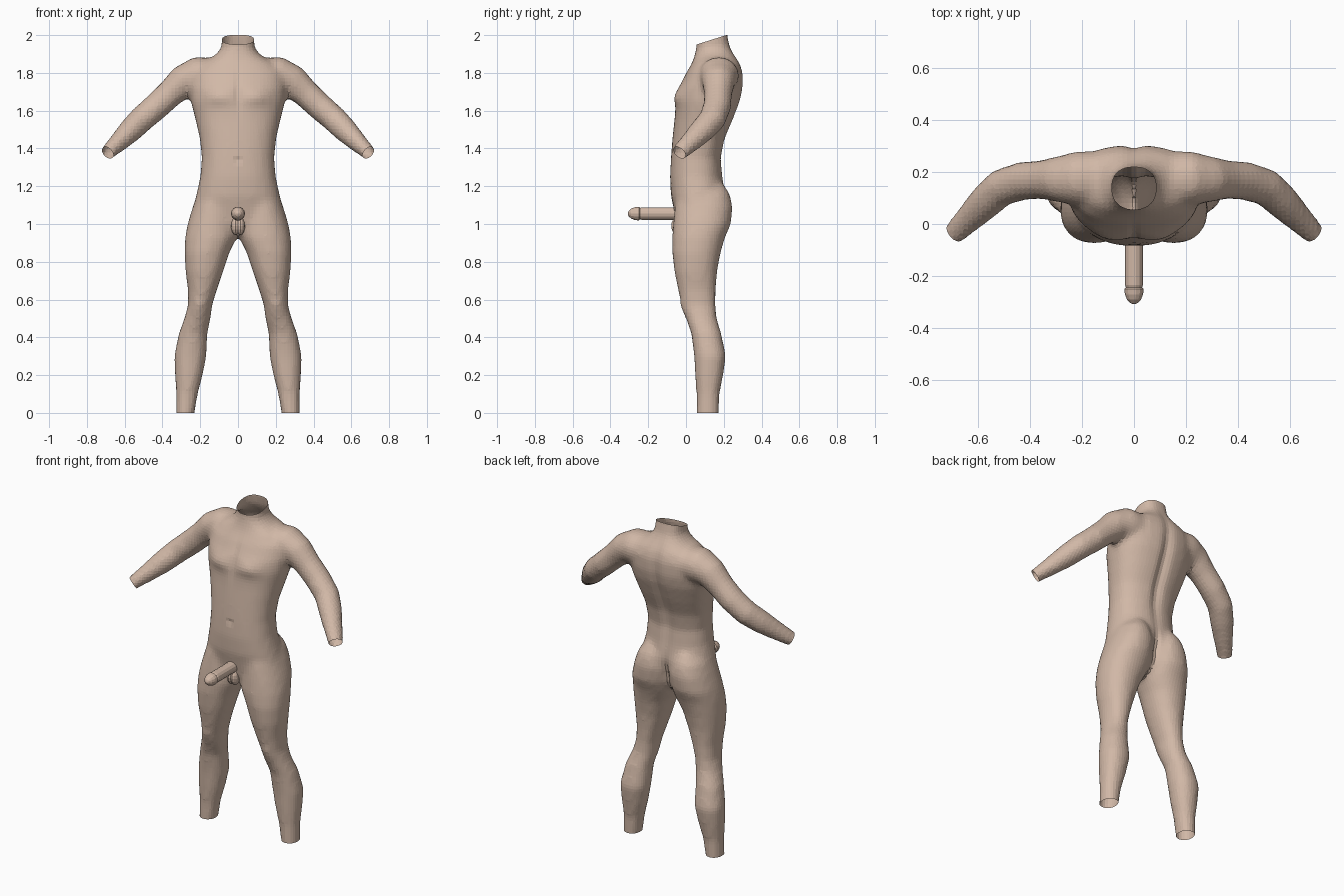
import bpy, bmesh, math
from mathutils import Vector, Matrix

cube = bpy.data.objects.get("Cube")
if cube:
    bpy.data.objects.remove(cube)

skin = bpy.data.materials.new("warm beige skin")
skin.use_nodes = True
COLOUR = (0.64, 0.48, 0.385, 1)
skin.diffuse_color = COLOUR
skin.node_tree.nodes["Principled BSDF"].inputs["Base Color"].default_value = COLOUR


def loft(bm, rings):
    """Closed skin through rings of equal point count."""
    loops = [[bm.verts.new(p) for p in ring] for ring in rings]
    n = len(loops[0])
    for a, b in zip(loops, loops[1:]):
        for i in range(n):
            j = (i + 1) % n
            bm.faces.new((a[i], a[j], b[j], b[i]))
    bm.faces.new(loops[0])
    bm.faces.new(loops[-1])


def oval(centre, u, v, n=28, power=2.0):
    """Rounded ring spanned by the half axes u and v."""
    pts = []
    for i in range(n):
        t = math.tau * i / n
        c, s = math.cos(t), math.sin(t)
        c = math.copysign(abs(c) ** (2 / power), c)
        s = math.copysign(abs(s) ** (2 / power), s)
        pts.append(Vector(centre) + u * c + v * s)
    return pts


def flat_ring(z, x0, x1, y0, y1, power):
    return oval(((x0 + x1) / 2, (y0 + y1) / 2, z),
                Vector(((x1 - x0) / 2, 0, 0)), Vector((0, (y1 - y0) / 2, 0)), power=power)


def finish(name, bm):
    mesh = bpy.data.meshes.new(name)
    bmesh.ops.recalc_face_normals(bm, faces=bm.faces[:])
    bm.to_mesh(mesh)
    bm.free()
    mesh.materials.append(skin)
    obj = bpy.data.objects.new(name, mesh)
    bpy.context.scene.collection.objects.link(obj)
    return obj


# Trunk and neck: height, half width, front, back
TRUNK = [
    (.96, .17, -.03, .15), (1.0, .23, -.05, .18), (1.08, .24, -.065, .2),
    (1.15, .222, -.08, .21), (1.25, .2, -.085, .195), (1.35, .192, -.08, .187),
    (1.45, .202, -.072, .207), (1.55, .225, -.062, .25), (1.65, .25, -.055, .288),
    (1.72, .257, -.04, .303), (1.8, .25, 0, .303), (1.85, .205, .03, .287),
    (1.89, .125, .045, .262), (1.93, .088, .054, .237), (2.0, .086, .055, .22),
    (2.06, .09, .05, .22)]
# Leg: height, inner, outer, front, back
LEG = [
    (1.21, .04, .17, -.02, .2), (1.16, .012, .215, -.05, .232), (1.09, 0, .24, -.06, .247),
    (1.0, 0, .267, -.068, .238), (.93, .005, .28, -.073, .207), (.85, .045, .284, -.073, .184),
    (.75, .078, .278, -.062, .165), (.65, .112, .265, -.042, .158), (.57, .137, .265, -.022, .157),
    (.5, .145, .284, 0, .163), (.42, .162, .314, .028, .187), (.3, .167, .338, .043, .212),
    (.2, .187, .334, .048, .197), (.1, .213, .327, .055, .178), (-.06, .24, .327, .055, .173)]
# Arm: centre, upright radius, depth radius
ARM = [
    (.12, .17, 1.78, .1, .11), (.22, .175, 1.785, .1, .105), (.29, .172, 1.755, .087, .088),
    (.36, .17, 1.69, .074, .074), (.43, .165, 1.625, .072, .074), (.51, .14, 1.555, .069, .072),
    (.565, .09, 1.5, .065, .068), (.63, .025, 1.435, .052, .056),
    (.69, -.035, 1.378, .039, .045), (.725, -.07, 1.345, .037, .043)]

bm = bmesh.new()
loft(bm, [flat_ring(z, -w, w, f, b, 2.3) for z, w, f, b in TRUNK])
for side in (-1, 1):
    loft(bm, [flat_ring(z, side * i, side * o, f, b, 2.15) for z, i, o, f, b in LEG])
    rings = []
    for k, (x, y, z, up, deep) in enumerate(ARM):
        a, b = ARM[max(k - 1, 0)], ARM[min(k + 1, len(ARM) - 1)]
        along = (Vector(b[:3]) - Vector(a[:3])).normalized()
        u = along.cross(Vector((0, 1, 0))).normalized()
        v = u.cross(along).normalized()
        rings.append([Vector((side * p.x, p.y, p.z))
                      for p in oval((x, y, z), u * up, v * deep)])
    loft(bm, rings)
body = finish("body", bm)

# Fuse trunk and limbs into one skin
fuse = body.modifiers.new("fuse", 'REMESH')
fuse.mode = 'VOXEL'
fuse.voxel_size = 0.018
soften = body.modifiers.new("soften", 'SMOOTH')
soften.factor = 0.5
soften.iterations = 5
bpy.context.view_layer.update()
fused = bpy.data.meshes.new_from_object(body.evaluated_get(bpy.context.evaluated_depsgraph_get()))
body.modifiers.clear()
bm = bmesh.new()
bm.from_mesh(fused)


def bell(d, width):
    return math.exp(-(d / width) ** 2)


# Muscle relief: chest, breastbone, navel, spine and kneecaps
for vert in bm.verts:
    x, y, z = vert.co
    ax = abs(x)
    if y < .06 and ax < .24:
        vert.co.y -= .018 * bell(ax - .1, .075) * bell(z - 1.675, .045)
        vert.co.y += .012 * bell(x, .012) * bell(z - 1.335, .012)
        vert.co.y += .008 * bell(x, .02) * bell(z - 1.7, .1)
    if y > .12 and ax < .2:
        vert.co.y -= .022 * bell(x, .03) * bell(z - 1.55, .28)
        vert.co.y -= .02 * bell(x, .018) * bell(z - 1.07, .09)
    if y < .06:
        vert.co.y -= .008 * bell(ax - .205, .035) * bell(z - .56, .045)


def open_end(point, normal, keep):
    """Cut the skin off beyond a plane, leaving an open rim."""
    faces = [f for f in bm.faces if keep(f.calc_center_median())]
    edges = list({e for f in faces for e in f.edges})
    verts = list({v for f in faces for v in f.verts})
    bmesh.ops.bisect_plane(bm, geom=verts + edges + faces, plane_co=point,
                           plane_no=normal, clear_outer=True)


# Open ankles, neck and wrists
open_end((0, 0, 0), (0, 0, -1), lambda c: c.z < .2)
open_end((0, .213, 2), (0, -.3, .95), lambda c: c.z > 1.85 and abs(c.x) < .15)
for side in (-1, 1):
    open_end((side * .69, -.035, 1.378), (side * .6, -.58, -.55),
             lambda c: c.x * side > .55 and c.z > 1.2)
bm.to_mesh(body.data)
bm.free()
if not body.data.materials:
    body.data.materials.append(skin)
for poly in body.data.polygons:
    poly.material_index = 0
    poly.use_smooth = False

# Male anatomy: distance forward, radius
SHAFT = [(.02, .036), (.08, .034), (.16, .034), (.235, .034), (.243, .031),
         (.25, .037), (.27, .035), (.29, .027), (.303, .015), (.308, .004)]
bm = bmesh.new()
loft(bm, [oval((0, -d, 1.055), Vector((r, 0, 0)), Vector((0, 0, r)), n=14) for d, r in SHAFT])
finish("penis", bm)

bm = bmesh.new()
for side in (-1, 1):
    bmesh.ops.create_uvsphere(
        bm, u_segments=12, v_segments=8, radius=1,
        matrix=Matrix.Translation((side * .012, -.042, .99)) @ Matrix.Diagonal((.025, .036, .048, 1)))
finish("scrotum", bm)
